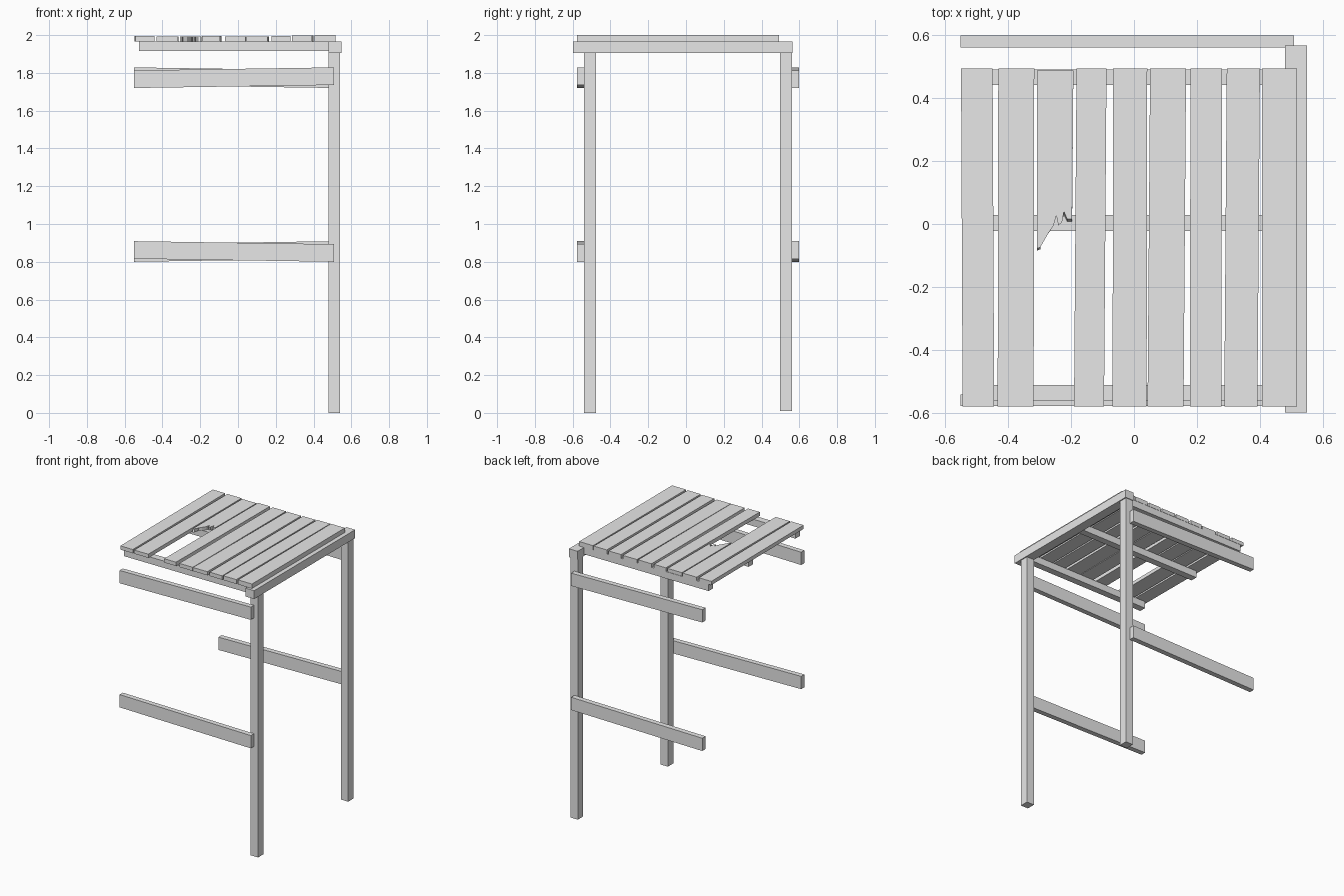
import bpy
import bmesh
import random

random.seed(4)

cube = bpy.data.objects.get("Cube")
if cube:
    bpy.data.objects.remove(cube, do_unlink=True)

GREY = (0.8, 0.8, 0.8, 1)
wood = bpy.data.materials.new("weathered_grey_wood")
wood.use_nodes = True
wood.diffuse_color = GREY
wood.node_tree.nodes["Principled BSDF"].inputs["Base Color"].default_value = GREY


def finish(name, bm):
    bmesh.ops.recalc_face_normals(bm, faces=bm.faces)
    mesh = bpy.data.meshes.new(name)
    bm.to_mesh(mesh)
    bm.free()
    mesh.materials.append(wood)
    obj = bpy.data.objects.new(name, mesh)
    bpy.context.collection.objects.link(obj)
    return obj


def timber(name, x, y, z, rise=0.0, skew=0.0):
    """Box between ranges; rise lifts the +x end, skew shifts the +y end in x."""
    bm = bmesh.new()
    bmesh.ops.create_cube(bm, size=1)
    for v in bm.verts:
        u, w, t = (c + 0.5 for c in v.co)
        v.co = (x[0] + (x[1] - x[0]) * u + skew * w,
                y[0] + (y[1] - y[0]) * w,
                z[0] + (z[1] - z[0]) * t + rise * u)
    return finish(name, bm)


# Posts and the beam across them
timber("front_post", (0.48, 0.54), (-0.54, -0.477), (0, 1.91))
timber("back_post", (0.48, 0.54), (0.497, 0.56), (0.01, 1.91))
timber("top_beam", (0.478, 0.548), (-0.597, 0.565), (1.906, 1.967))

# Joists carrying the roof
for name, y0 in (("front", -0.56), ("middle", -0.022), ("back", 0.44)):
    timber(name + "_joist", (-0.525, 0.48), (y0, y0 + 0.05), (1.917, 1.967))

# Side rails, each slightly out of level
for side, ys, tilt in (("front", (-0.577, -0.54), 1), ("back", (0.56, 0.598), -1)):
    for level, base, sign in (("upper", 1.72, tilt), ("lower", 0.8, -tilt)):
        rise = 0.016 * sign
        low = base + max(-rise, 0)
        timber(f"{side}_{level}_rail", (-0.55, 0.507), ys, (low, low + 0.093), rise)

# Whole roof slats: left edge, right edge, drift towards the back
slats = [(-0.543, -0.443, -0.005), (-0.432, -0.318, 0.002), (-0.19, -0.095, 0.008),
         (-0.068, 0.04, 0.002), (0.043, 0.157, 0.008), (0.177, 0.277, 0.002),
         (0.286, 0.391, 0.008), (0.405, 0.517, 0.0)]
for i, (a, b, drift) in enumerate(slats):
    top = 2.0 if i == len(slats) - 1 else random.uniform(1.993, 1.999)
    timber(f"roof_slat_{i + 1}", (a, b), (-0.578, 0.492), (1.967, top), 0, drift)

# Snapped slat with a splintered end
splinters = [(-0.308, -0.085), (-0.297, -0.08), (-0.292, -0.035), (-0.27, -0.028),
             (-0.255, 0.0), (-0.246, 0.035), (-0.24, 0.005), (-0.228, 0.012),
             (-0.222, 0.03), (-0.212, 0.008), (-0.196, 0.008)]
outline = splinters + [(-0.192, 0.487), (-0.308, 0.487)]
bm = bmesh.new()
lower = [bm.verts.new((x, y, 1.967)) for x, y in outline]
upper = [bm.verts.new((x, y + (random.uniform(-0.012, 0.012) if y < 0.1 else 0), 1.992))
         for x, y in outline]
bm.faces.new(lower[::-1])
bm.faces.new(upper)
for i in range(len(outline)):
    j = (i + 1) % len(outline)
    bm.faces.new((lower[i], lower[j], upper[j], upper[i]))
bmesh.ops.triangulate(bm, faces=[f for f in bm.faces if len(f.verts) > 4])
finish("broken_roof_slat", bm)
